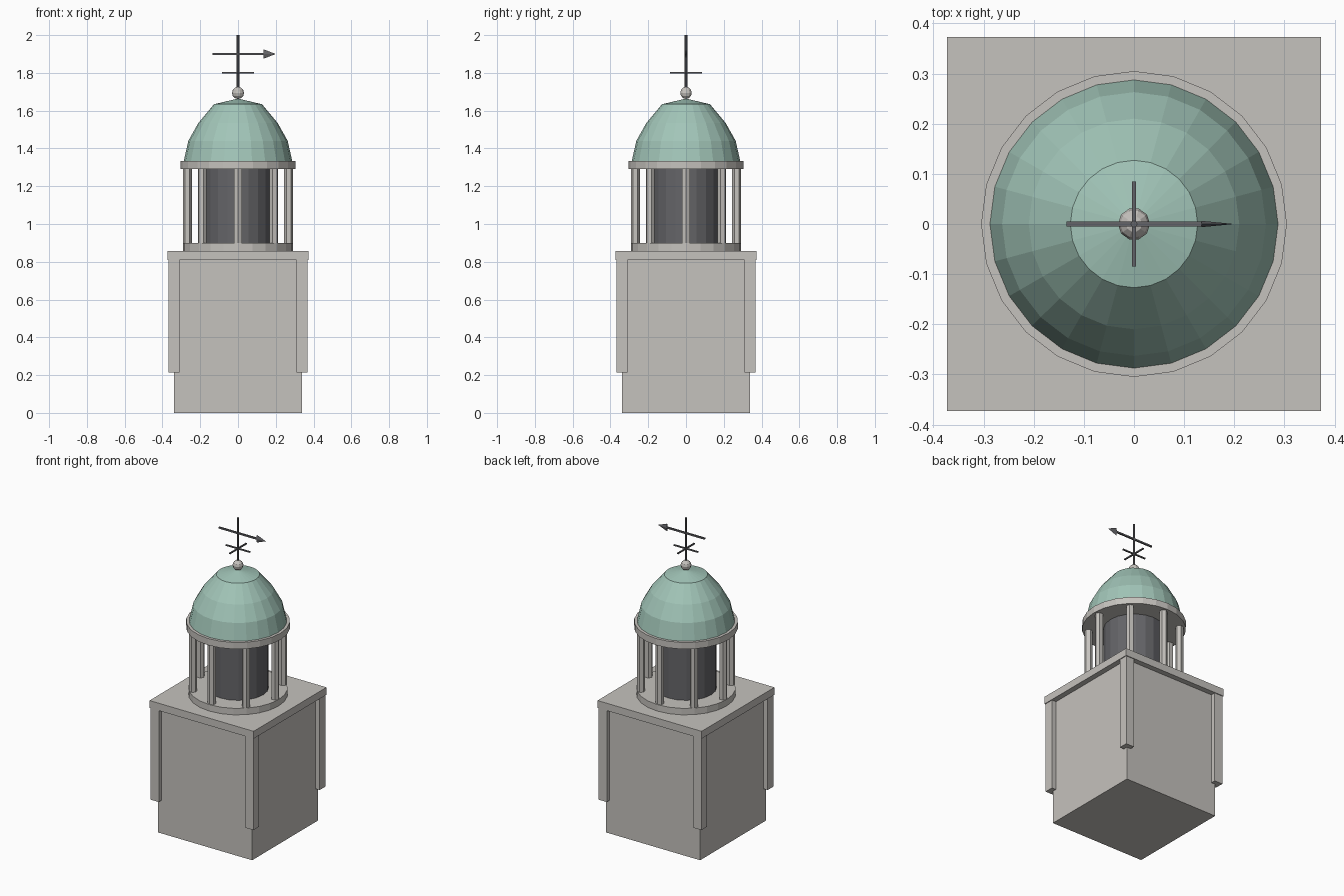
import bpy, bmesh
from math import sin, cos, pi
from mathutils import Matrix

cube = bpy.data.objects.get("Cube")
if cube:
    bpy.data.objects.remove(cube, do_unlink=True)


def material(name, rgb):
    mat = bpy.data.materials.new(name)
    mat.use_nodes = True
    mat.diffuse_color = (*rgb, 1)
    mat.node_tree.nodes["Principled BSDF"].inputs["Base Color"].default_value = (*rgb, 1)
    return mat


STONE = material("pale stone", (0.56, 0.54, 0.51))
COPPER = material("green copper", (0.36, 0.56, 0.48))
DARK = material("dark grey", (0.13, 0.13, 0.14))


def finish(name, bm, mat):
    bmesh.ops.recalc_face_normals(bm, faces=bm.faces)
    mesh = bpy.data.meshes.new(name)
    bm.to_mesh(mesh)
    bm.free()
    mesh.materials.append(mat)
    obj = bpy.data.objects.new(name, mesh)
    bpy.context.collection.objects.link(obj)
    return obj


def box(name, center, size, mat):
    bm = bmesh.new()
    bmesh.ops.create_cube(bm, size=1, matrix=Matrix.Translation(center) @ Matrix.Diagonal((*size, 1)))
    return finish(name, bm, mat)


def lathe(name, profile, sides, mat, x=0, y=0, turn=0):
    """Faceted solid of revolution from (radius, height) pairs; radius 0 is a tip."""
    bm = bmesh.new()
    rings = []
    for r, z in profile:
        if r == 0:
            rings.append([bm.verts.new((x, y, z))] * sides)
        else:
            angles = [turn + 2 * pi * i / sides for i in range(sides)]
            rings.append([bm.verts.new((x + r * cos(a), y + r * sin(a), z)) for a in angles])
    for low, high in zip(rings, rings[1:]):
        for i in range(sides):
            j = (i + 1) % sides
            bm.faces.new(dict.fromkeys((low[i], low[j], high[j], high[i])))
    for ring, (r, z) in ((rings[0], profile[0]), (rings[-1], profile[-1])):
        if r:
            bm.faces.new(ring)
    return finish(name, bm, mat)


# Square tower with corner pilasters and cornice
box("tower_body", (0, 0, 0.41), (0.676, 0.676, 0.82), STONE)
box("cornice", (0, 0, 0.834), (0.746, 0.746, 0.048), STONE)
for side, x in (("left", 0.339), ("right", -0.339)):
    for end, y in (("front", -0.339), ("back", 0.339)):
        box(f"{end}_{side}_pilaster", (x, y, 0.515), (0.058, 0.058, 0.6), STONE)

# Round lantern with a ring of columns
lathe("lantern_base", [(0.292, 0.85), (0.292, 0.9)], 24, STONE)
lathe("lantern_core", [(0.18, 0.89), (0.18, 1.3)], 20, DARK)
for i in range(8):
    a = i * pi / 4
    lathe(f"column_{i + 1}", [(0.024, 0.89), (0.024, 1.3)], 6, STONE,
          0.268 * cos(a), 0.268 * sin(a), a)
lathe("lantern_ring", [(0.305, 1.29), (0.305, 1.333)], 24, STONE)

# Faceted dome
lathe("dome", [(0.288, 1.33), (0.263, 1.44), (0.21, 1.535), (0.127, 1.634), (0, 1.664)], 24, COPPER)

# Ball finial
lathe("finial_ball", [(0.032 * sin(pi * i / 6), 1.694 - 0.032 * cos(pi * i / 6)) if 0 < i < 6
                      else (0, 1.694 + 0.032 * (i // 3 - 1)) for i in range(7)], 10, STONE)

# Weather vane
lathe("vane_rod", [(0.007, 1.69), (0.007, 2.0)], 8, DARK)
box("cross_arm_x", (0, 0, 1.8), (0.17, 0.008, 0.008), DARK)
box("cross_arm_y", (0, 0, 1.8), (0.008, 0.17, 0.008), DARK)
box("arrow_shaft", (0.003, 0, 1.9), (0.276, 0.01, 0.01), DARK)
head = lathe("arrow_head", [(0.025, 0), (0, 0.065)], 4, DARK)
head.data.transform(Matrix.Translation((0.135, 0, 1.9)) @ Matrix.Diagonal((1, 0.25, 1, 1))
                    @ Matrix.Rotation(pi / 2, 4, "Y"))
